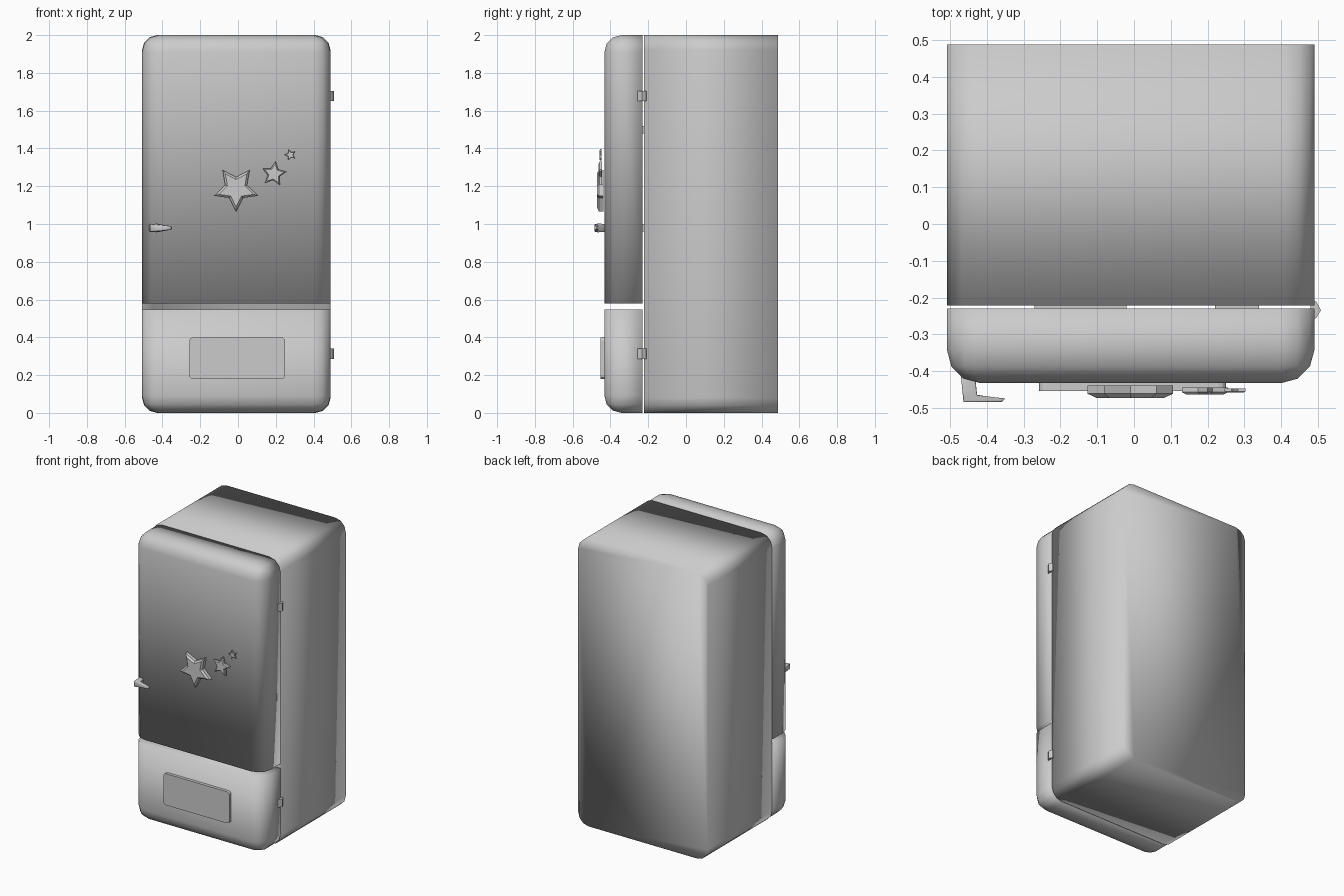
import bpy, bmesh, math
from mathutils import Vector

cube = bpy.data.objects.get("Cube")
if cube:
    bpy.data.objects.remove(cube)

grey = bpy.data.materials.new("soft_grey")
grey.use_nodes = True
COLOUR = (0.6, 0.6, 0.6, 1)
grey.diffuse_color = COLOUR
grey.node_tree.nodes["Principled BSDF"].inputs["Base Color"].default_value = COLOUR


def finish(name, bm, smooth=False):
    bmesh.ops.recalc_face_normals(bm, faces=bm.faces)
    for face in bm.faces:
        face.smooth = smooth
    mesh = bpy.data.meshes.new(name)
    bm.to_mesh(mesh)
    bm.free()
    mesh.materials.append(grey)
    obj = bpy.data.objects.new(name, mesh)
    bpy.context.collection.objects.link(obj)
    return obj


def box(lo, hi):
    bm = bmesh.new()
    bmesh.ops.create_cube(bm, size=1)
    lo, hi = Vector(lo), Vector(hi)
    for v in bm.verts:
        v.co = (lo + hi) / 2 + v.co * (hi - lo)
    return bm


def bevel(bm, width, segments, rule):
    edges = [e for e in bm.edges if rule(*[v.co for v in e.verts])]
    bmesh.ops.bevel(bm, geom=edges, offset=width, segments=segments,
                    profile=0.5, affect='EDGES')


def along_y(a, b):
    return abs(a.y - b.y) > 0.01


def prism(outline, axis, start, end):
    """Extrude a 2D outline along y (x,z outline) or z (x,y outline)."""
    bm = bmesh.new()
    place = (lambda p: (p[0], start, p[1])) if axis == 'Y' else (lambda p: (p[0], p[1], start))
    face = bm.faces.new([bm.verts.new(place(p)) for p in outline])
    out = bmesh.ops.extrude_face_region(bm, geom=[face])
    step = (0, end - start, 0) if axis == 'Y' else (0, 0, end - start)
    bmesh.ops.translate(bm, vec=step, verts=[g for g in out["geom"] if isinstance(g, bmesh.types.BMVert)])
    return bm


LEFT, RIGHT, TOP = -0.508, 0.49, 2.0

# Cabinet with rounded long edges
bm = box((LEFT, -0.222, 0), (RIGHT, 0.488, TOP))
bevel(bm, 0.08, 3, along_y)
finish("cabinet", bm, True)


# Doors: one cushion-shaped slab cut at a height
def door(name, height, keep_above):
    bm = box((LEFT, -0.432, 0), (RIGHT, -0.23, TOP))
    bevel(bm, 0.09, 3, lambda a, b: along_y(a, b) or max(a.y, b.y) < -0.4)
    bmesh.ops.bisect_plane(bm, geom=bm.verts[:] + bm.edges[:] + bm.faces[:],
                           plane_co=(0, 0, height), plane_no=(0, 0, 1),
                           clear_inner=keep_above, clear_outer=not keep_above)
    bmesh.ops.holes_fill(bm, edges=[e for e in bm.edges if e.is_boundary])
    finish(name, bm, True)


door("upper_door", 0.58, True)
door("lower_door", 0.547, False)

# Raised panel on the lower door
bm = box((-0.258, -0.453, 0.18), (0.25, -0.425, 0.4))
bevel(bm, 0.02, 3, along_y)
finish("lower_panel", bm)


# Star ornaments with a softened rim
def star(name, x, z, radius, turn, back, front):
    points = []
    for i in range(10):
        r = radius if i % 2 == 0 else radius * 0.5
        a = math.radians(turn + 36 * i)
        points.append((x + r * math.cos(a), z + r * math.sin(a)))
    bm = prism(points, 'Y', back, front)
    rim = radius * 0.09
    bevel(bm, rim, 1, lambda a, b: max(a.y, b.y) < front + 0.001)
    finish(name, bm)


star("large_star", -0.01, 1.187, 0.122, -90, -0.438, -0.472)
star("medium_star", 0.19, 1.265, 0.067, 82, -0.444, -0.463)
star("small_star", 0.277, 1.366, 0.031, 106, -0.447, -0.458)

# Bent door handle, thinner towards the tip
outline = [(-0.472, -0.395), (-0.463, -0.484), (-0.36, -0.484), (-0.35, -0.474),
           (-0.4, -0.468), (-0.426, -0.464), (-0.434, -0.395)]
bm = prism(outline, 'Z', 0.958, 1.0)
for v in bm.verts:
    if v.co.x > -0.42:
        v.co.z = 0.979 + (v.co.z - 0.979) * 0.5
bevel(bm, 0.005, 2, lambda a, b: abs(a.z - b.z) < 0.02)
handle = finish("door_handle", bm, True)

# Hinges with a pointed outer side
for label, z in (("lower", 0.285), ("upper", 1.65)):
    outline = [(0.48, -0.262), (0.495, -0.255), (0.508, -0.234),
               (0.495, -0.211), (0.48, -0.206)]
    finish(label + "_hinge", prism(outline, 'Z', z, z + 0.055))

# Small catches between cabinet and upper door
for label, x0, x1, z in (("shelf", -0.27, -0.02, 0.98), ("top", 0.22, 0.34, 1.5)):
    finish(label + "_catch", box((x0, -0.229, z - 0.02), (x1, -0.22, z + 0.02)))
